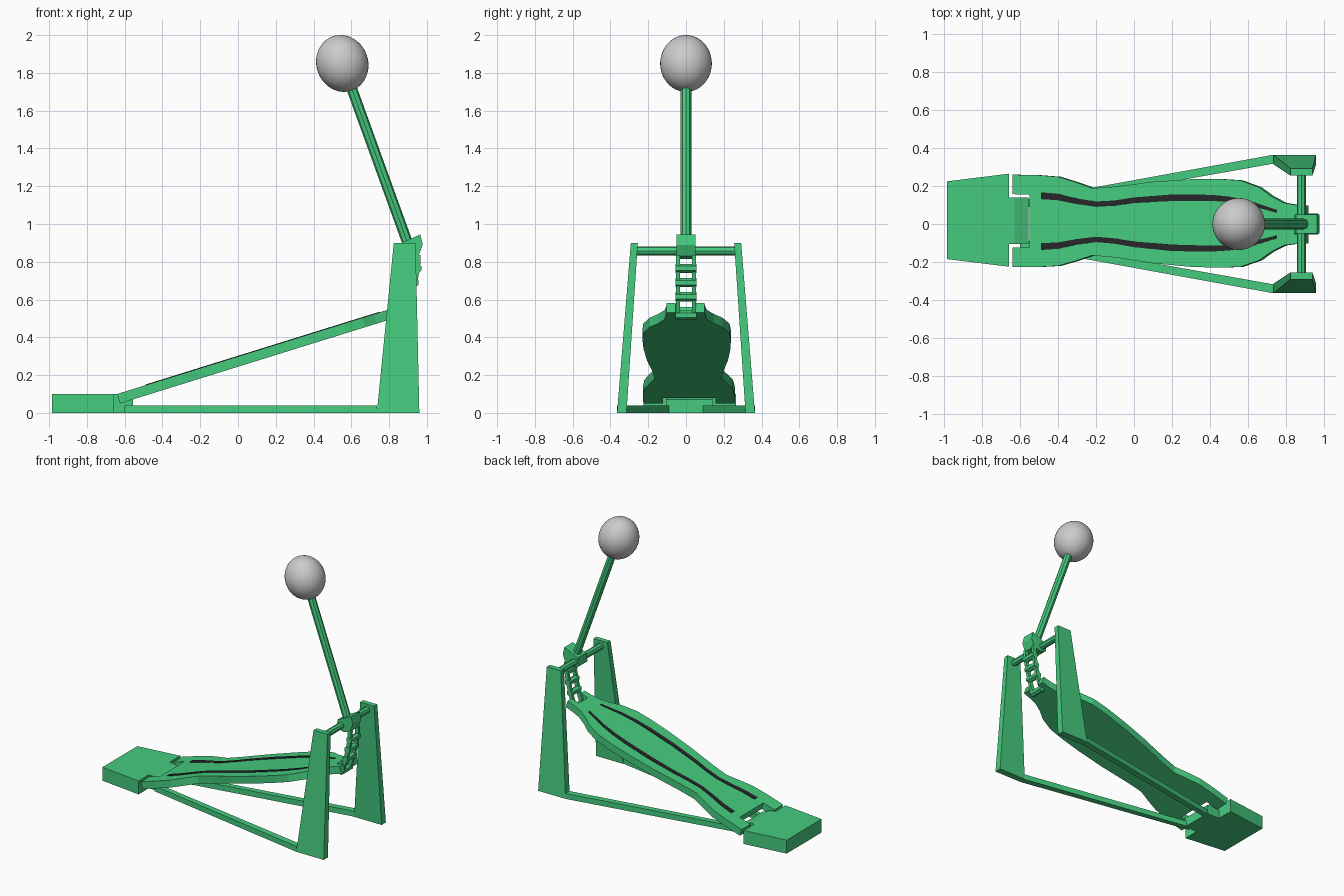
import bpy, bmesh, math
from mathutils import Vector

if "Cube" in bpy.data.objects:
    bpy.data.objects.remove(bpy.data.objects["Cube"])


def material(name, rgb):
    m = bpy.data.materials.new(name)
    m.diffuse_color = (*rgb, 1)
    m.use_nodes = True
    m.node_tree.nodes["Principled BSDF"].inputs["Base Color"].default_value = m.diffuse_color
    return m


GREEN = material("green_paint", (0.06, 0.60, 0.21))
DARK = material("dark_grip", (0.02, 0.02, 0.022))


def loft(name, ring_a, ring_b, mat=GREEN):
    """Solid between two matching point loops."""
    n = len(ring_a)
    faces = [tuple(range(n)), tuple(range(n, 2 * n))]
    faces += [(i, (i + 1) % n, n + (i + 1) % n, n + i) for i in range(n)]
    me = bpy.data.meshes.new(name)
    me.from_pydata(list(ring_a) + list(ring_b), [], faces)
    bm = bmesh.new()
    bm.from_mesh(me)
    bmesh.ops.recalc_face_normals(bm, faces=bm.faces)
    bm.to_mesh(me)
    bm.free()
    me.materials.append(mat)
    ob = bpy.data.objects.new(name, me)
    bpy.context.collection.objects.link(ob)
    return ob


def rod(name, a, b, radius, sides):
    a, b = Vector(a), Vector(b)
    bpy.ops.mesh.primitive_cylinder_add(vertices=sides, radius=radius,
                                        depth=(b - a).length, location=(a + b) / 2)
    ob = bpy.context.object
    ob.name = name
    ob.rotation_euler = (b - a).to_track_quat('Z', 'Y').to_euler()
    ob.data.materials.append(GREEN)
    return ob


def xz_solid(name, pts, y0, y1):
    return loft(name, [(x, y0, z) for x, z in pts], [(x, y1, z) for x, z in pts])


# The tread sits slightly skewed and slopes upwards
def centre(x):
    return 0.009 - 0.0125 * x


def tread_top(x):
    return 0.1 + 0.311 * (x + 0.64)


def on_tread(x, y, drop=0.0):
    return (x + 0.31 * drop, y + centre(x), tread_top(x) - drop)


# Heel plate with its hinge tab
heel = [(-0.985, -0.205), (-0.66, -0.245), (-0.66, 0.245), (-0.985, 0.205)]
loft("heel_plate", [(x, y + 0.02, 0) for x, y in heel], [(x, y + 0.02, 0.1) for x, y in heel])
xz_solid("heel_hinge_tab", [(-0.67, 0), (-0.555, 0), (-0.555, 0.07), (-0.63, 0.1), (-0.67, 0.1)],
         -0.105, 0.14)

# Footboard: half outline mirrored, with a notch at each end
half = [(-0.55, 0.14), (-0.64, 0.14), (-0.64, 0.243), (-0.52, 0.243), (-0.4, 0.235),
        (-0.3, 0.205), (-0.22, 0.177), (-0.1, 0.187), (0.1, 0.215), (0.3, 0.231),
        (0.45, 0.234), (0.56, 0.228), (0.66, 0.192), (0.72, 0.148), (0.79, 0.112),
        (0.85, 0.103), (0.905, 0.10), (0.905, 0.052), (0.845, 0.052)]
outline = half + [(x, -y) for x, y in reversed(half)]
loft("footboard", [on_tread(x, y) for x, y in outline],
     [on_tread(x, y, 0.05) for x, y in outline])

# Dark grip strips: x, y, half width
strip = [(-0.49, 0.134, 0.018), (-0.4, 0.128, 0.017), (-0.3, 0.107, 0.015),
         (-0.2, 0.093, 0.014), (-0.1, 0.10, 0.014), (0.0, 0.116, 0.015),
         (0.2, 0.132, 0.017), (0.4, 0.134, 0.016), (0.5, 0.128, 0.014),
         (0.6, 0.112, 0.012), (0.75, 0.068, 0.008)]
for side, label in ((1, "left"), (-1, "right")):
    ring = [(x, side * (y + w)) for x, y, w in strip]
    ring += [(x, side * (y - w)) for x, y, w in reversed(strip)]
    loft("grip_strip_" + label, [on_tread(x, y, -0.003) for x, y in ring],
         [on_tread(x, y, 0.004) for x, y in ring], DARK)

    # Tapered leaning post
    s = side
    loft("post_" + label,
         [(0.735, s * 0.365, 0), (0.96, s * 0.365, 0), (0.96, s * 0.315, 0), (0.735, s * 0.315, 0)],
         [(0.825, s * 0.292, 0.9), (0.94, s * 0.292, 0.9), (0.94, s * 0.255, 0.9),
          (0.825, s * 0.255, 0.9)])

    # Floor bar from heel to post
    bar = [(-0.6, s * 0.082), (0.735, s * 0.318), (0.735, s * 0.365), (-0.6, s * 0.122)]
    loft("floor_bar_" + label, [(x, y, 0) for x, y in bar], [(x, y, 0.04) for x, y in bar])

# Axle and rocker hub
rod("axle", (0.882, -0.27, 0.858), (0.882, 0.27, 0.858), 0.024, 8)
xz_solid("rocker_hub", [(0.855, 0.895), (0.965, 0.945), (0.978, 0.89), (0.955, 0.83),
                        (0.9, 0.815), (0.845, 0.835)], -0.05, 0.05)

# Drive chain: side plates joined by rungs
path = [(0.953, 0.835), (0.95, 0.765), (0.935, 0.69), (0.918, 0.615), (0.885, 0.517)]
for i, (a, b) in enumerate(zip(path, path[1:])):
    for y0, y1, label in ((-0.053, -0.033, "right"), (0.033, 0.053, "left")):
        t = 0.014
        xz_solid(f"chain_plate_{label}_{i}", [(a[0] - t, a[1]), (a[0] + t, a[1]),
                                              (b[0] + t, b[1]), (b[0] - t, b[1])], y0, y1)
    rod(f"chain_rung_{i}", (b[0], -0.056, b[1]), (b[0], 0.056, b[1]), 0.024, 6)

# Beater shaft and egg-shaped head
rod("beater_shaft", (0.905, 0, 0.88), (0.585, 0, 1.765), 0.028, 8)
bpy.ops.mesh.primitive_uv_sphere_add(segments=40, ring_count=24, radius=1, location=(0.552, 0, 1.85))
head = bpy.context.object
head.name = "beater_head"
head.scale = (0.137, 0.137, 0.152)
head.rotation_euler = (0, math.radians(-20), 0)
bpy.ops.object.shade_smooth_by_angle()
